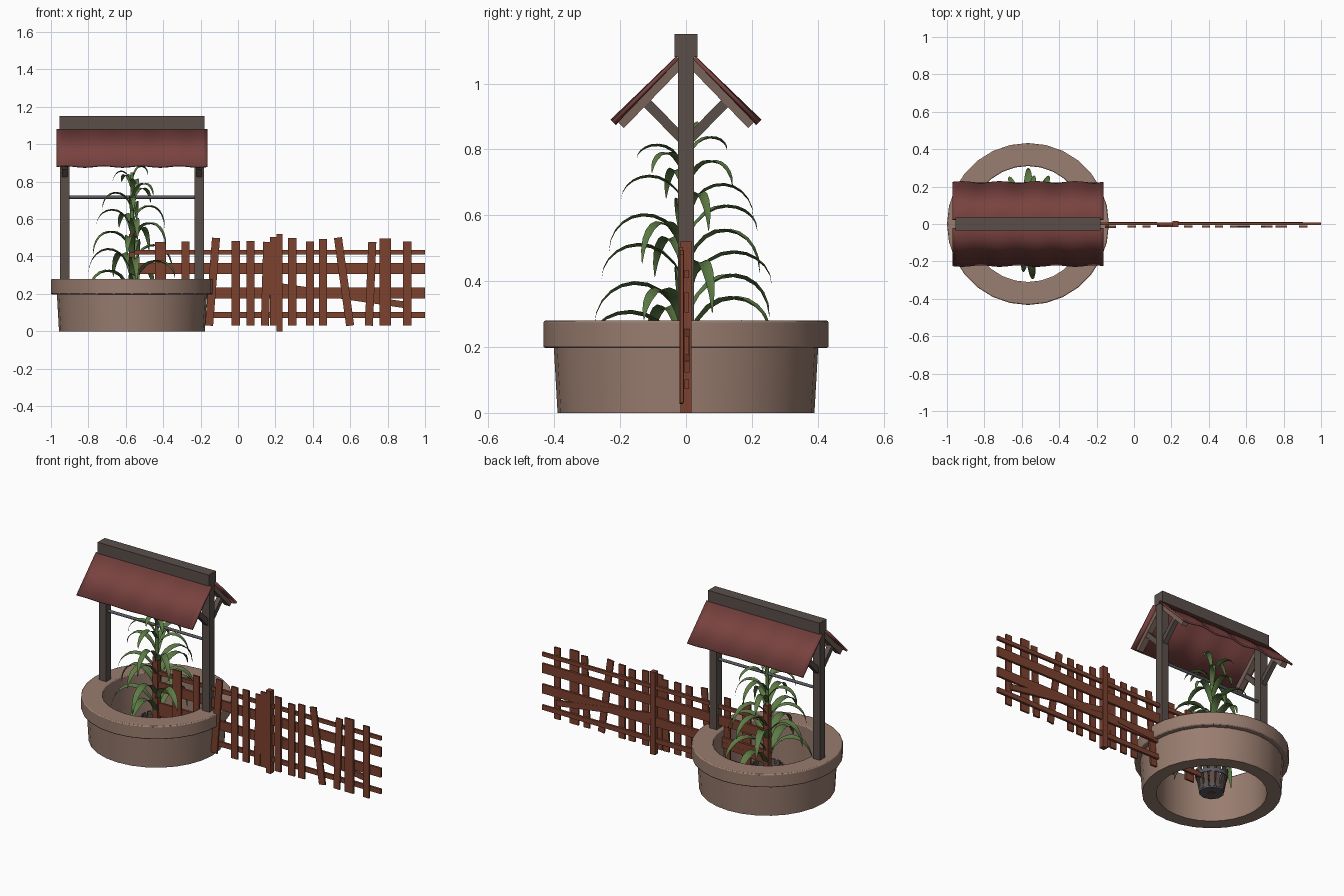
import bpy, bmesh, math, random
from mathutils import Vector, Matrix

if "Cube" in bpy.data.objects:
    bpy.data.objects.remove(bpy.data.objects["Cube"])

random.seed(4)
CX = -0.567  # well axis
POST = 0.36  # post distance from the axis


def material(name, *rgb):
    m = bpy.data.materials.new(name)
    m.diffuse_color = (*rgb, 1)
    m.use_nodes = True
    m.node_tree.nodes["Principled BSDF"].inputs["Base Color"].default_value = m.diffuse_color
    return m


STONE = material("stone", 0.32, 0.205, 0.16)
ROOF = material("roof_red", 0.19, 0.055, 0.05)
TIMBER = material("timber", 0.10, 0.078, 0.068)
RAFTER = material("light_timber", 0.19, 0.125, 0.10)
FENCE = material("fence_red", 0.20, 0.052, 0.028)
LEAF = material("leaf", 0.11, 0.20, 0.06)
METAL = material("metal", 0.10, 0.10, 0.12)


def finish(name, bm, mat, smooth=None):
    bmesh.ops.recalc_face_normals(bm, faces=bm.faces)
    me = bpy.data.meshes.new(name)
    bm.to_mesh(me)
    bm.free()
    ob = bpy.data.objects.new(name, me)
    bpy.context.collection.objects.link(ob)
    me.materials.append(mat)
    if smooth:
        bpy.ops.object.select_all(action='DESELECT')
        bpy.context.view_layer.objects.active = ob
        ob.select_set(True)
        bpy.ops.object.shade_smooth_by_angle(angle=math.radians(smooth))
    return ob


def beam(bm, p, q, w, t, side=(0, 1, 0)):
    """Box from p to q; t is its size along side, w across it."""
    p, q, y = Vector(p), Vector(q), Vector(side)
    x = y.cross(q - p).normalized()
    m = Matrix((x * w, y * t, q - p)).transposed().to_4x4()
    bmesh.ops.create_cube(bm, size=1, matrix=Matrix.Translation((p + q) / 2) @ m)


def rod(bm, r1, r2, length, z, turn=0):
    bmesh.ops.create_cone(bm, cap_ends=True, segments=10, radius1=r1, radius2=r2, depth=length,
                          matrix=Matrix.Translation((CX, 0, z)) @ Matrix.Rotation(turn, 4, 'Y'))


def tube(name, r_in, r_low, r_top, z0, z1, mat, n=28, bevel=0):
    """Ring-shaped wall with a straight bore and a tapered outside."""
    bm = bmesh.new()
    verts = [bm.verts.new((CX + r, 0, z)) for r, z in
             ((r_in, z0), (r_low, z0), (r_top, z1), (r_in, z1))]
    edges = [bm.edges.new((verts[k], verts[(k + 1) % 4])) for k in range(4)]
    bmesh.ops.spin(bm, geom=verts + edges, cent=(CX, 0, 0), axis=(0, 0, 1),
                   angle=2 * math.pi, steps=n, use_merge=True)
    bmesh.ops.remove_doubles(bm, verts=bm.verts, dist=0.0005)
    ob = finish(name, bm, mat, 35)
    if bevel:
        b = ob.modifiers.new("soft_edges", 'BEVEL')
        b.width, b.segments = bevel, 2
    return ob


# Round well wall with overhanging rim
tube("well_wall", 0.31, 0.39, 0.402, 0, 0.21, STONE)
tube("well_rim", 0.31, 0.433, 0.433, 0.197, 0.28, STONE, bevel=0.006)

# Posts, ridge beam and axle
bm = bmesh.new()
for s in (-1, 1):
    beam(bm, (CX + s * POST, 0, 0.24), (CX + s * POST, 0, 1.09), 0.05, 0.05)
finish("roof_posts", bm, TIMBER)
bm = bmesh.new()
beam(bm, (CX - 0.388, 0, 1.115), (CX + 0.388, 0, 1.115), 0.07, 0.07)
finish("ridge_beam", bm, TIMBER)
bm = bmesh.new()
rod(bm, 0.009, 0.009, 2 * POST, 0.717, math.pi / 2)
finish("axle", bm, METAL, 40)

# Rafters and diagonal braces on each post
raf, bra = bmesh.new(), bmesh.new()
for sx in (-1, 1):
    x = CX + sx * POST
    for sy in (-1, 1):
        beam(raf, (x, sy * 0.01, 1.072), (x, sy * 0.20, 0.876), 0.032, 0.036, (1, 0, 0))
        beam(bra, (x, sy * 0.01, 0.83), (x, sy * 0.123, 0.945), 0.03, 0.03, (1, 0, 0))
finish("rafters", raf, RAFTER)
finish("braces", bra, TIMBER)

# Roof sheets with a slightly wavy lower edge, one per slope
N = 32
for name, s in (("front_roof", -1), ("back_roof", 1)):
    bm = bmesh.new()
    rows = []
    for i in range(N + 1):
        x = CX + 0.403 * (2 * i / N - 1)
        wave = 0.004 * math.sin(i / N * math.pi * 8)
        rows.append((bm.verts.new((x, s * 0.026, 1.078)),
                     bm.verts.new((x, s * (0.221 + wave), 0.882 + wave))))
    for a, b in zip(rows, rows[1:]):
        bm.faces.new((a[0], b[0], b[1], a[1]))
    roof = finish(name, bm, ROOF, 30)
    sol = roof.modifiers.new("thickness", 'SOLIDIFY')
    sol.thickness, sol.offset = 0.012, 0

# Slatted bucket standing in the well
bm = bmesh.new()
rod(bm, 0.07, 0.074, 0.03, 0.017)
finish("bucket_base", bm, METAL, 40)
bm = bmesh.new()
for i in range(14):
    a = 2 * math.pi * i / 14
    c, s = math.cos(a), math.sin(a)
    beam(bm, (CX + 0.064 * c, 0.064 * s, 0.01), (CX + 0.088 * c, 0.088 * s, 0.14),
         0.026, 0.01, (c, s, 0))
finish("bucket_slats", bm, TIMBER)
tube("bucket_hoop", 0.082, 0.09, 0.094, 0.095, 0.115, METAL, 16)

# Fence posts
bm = bmesh.new()
for x in (CX, 0.222):
    beam(bm, (x, 0, 0), (x, 0, 0.52), 0.034, 0.032)
finish("fence_posts", bm, FENCE)

# Fence pickets: middle x of each, a few of them leaning
pickets = (-0.415, -0.28, -0.21, -0.136, -0.012, 0.066, 0.15, 0.192,
           0.29, 0.385, 0.454, 0.567, 0.709, 0.787, 0.905)
lean = {3: 0.037, 6: 0.013, 11: -0.065, 12: 0.018}
bm = bmesh.new()
for i, x in enumerate(pickets):
    y = -0.011 - random.uniform(0, 0.004)
    d = lean.get(i, 0) / 2
    beam(bm, (x - d, y, 0.03), (x + d, y, 0.49 + random.uniform(-0.015, 0.015)),
         0.06 if i in (0, 13) else 0.043, 0.011)
finish("fence_pickets", bm, FENCE)

# Fence rails: four level ones and a slipped one in each panel
bm = bmesh.new()
for x0, x1, slip in ((CX, 0.222, 0.05), (0.222, 1.0, -0.1)):
    for z, h in ((0.422, 0.024), (0.335, 0.06), (0.205, 0.058), (0.087, 0.03)):
        beam(bm, (x0, 0.002, z), (x1, 0.002, z), h, 0.014)
    beam(bm, (x0, 0.003, 0.19 - slip / 2), (x1 - 0.1, 0.003, 0.19 + slip / 2), 0.035, 0.014)
finish("fence_rails", bm, FENCE)

# Plant stem
bm = bmesh.new()
rod(bm, 0.016, 0.008, 0.83, 0.435)
finish("plant_stem", bm, LEAF, 50)


def leaf(bm, z, angle, reach, rise, tip, width):
    """Arching folded blade: leaves the stem at z, climbs by rise, ends at height tip."""
    c, s = math.cos(angle), math.sin(angle)
    p = [Vector((0.005, z)), Vector((0.35 * reach, z + 1.7 * rise)),
         Vector((reach, z + rise)), Vector((reach, tip))]
    rows, n = [], 9
    for i in range(n + 1):
        t = i / n
        u = 1 - t
        r, h = u ** 3 * p[0] + 3 * t * u * u * p[1] + 3 * t * t * u * p[2] + t ** 3 * p[3]
        w = 0.001 + width / 2 * min(0.5 + 2 * t, 1) * max(0, 1 - t ** 3)
        rows.append([bm.verts.new((CX + r * c - k * w * s, r * s + k * w * c,
                                   h + abs(k) * w * 0.45)) for k in (-1, 0, 1)])
    for a, b in zip(rows, rows[1:]):
        for k in (0, 1):
            bm.faces.new((a[k], a[k + 1], b[k + 1], b[k]))


# Leaves climb the stem, turning in steps and getting shorter and narrower
bm = bmesh.new()
COUNT = 27
headings = (90, 268, 205, 60, 325, 275, 110, 190, 15)
for i in range(COUNT):
    t = i / (COUNT - 1)
    a = headings[i % len(headings)]
    along = abs(math.sin(math.radians(a)))
    reach = (0.25 + 0.05 * along) * (1 - 0.35 * t - 0.3 * t ** 4)
    z = 0.14 + 0.68 * t
    leaf(bm, z, math.radians(a + random.uniform(-8, 8)), reach, 0.13 - 0.075 * t,
         z + random.uniform(-0.06, 0.06) * (1 - 0.5 * t), 0.056 - 0.024 * t)
finish("plant_leaves", bm, LEAF, 50)
